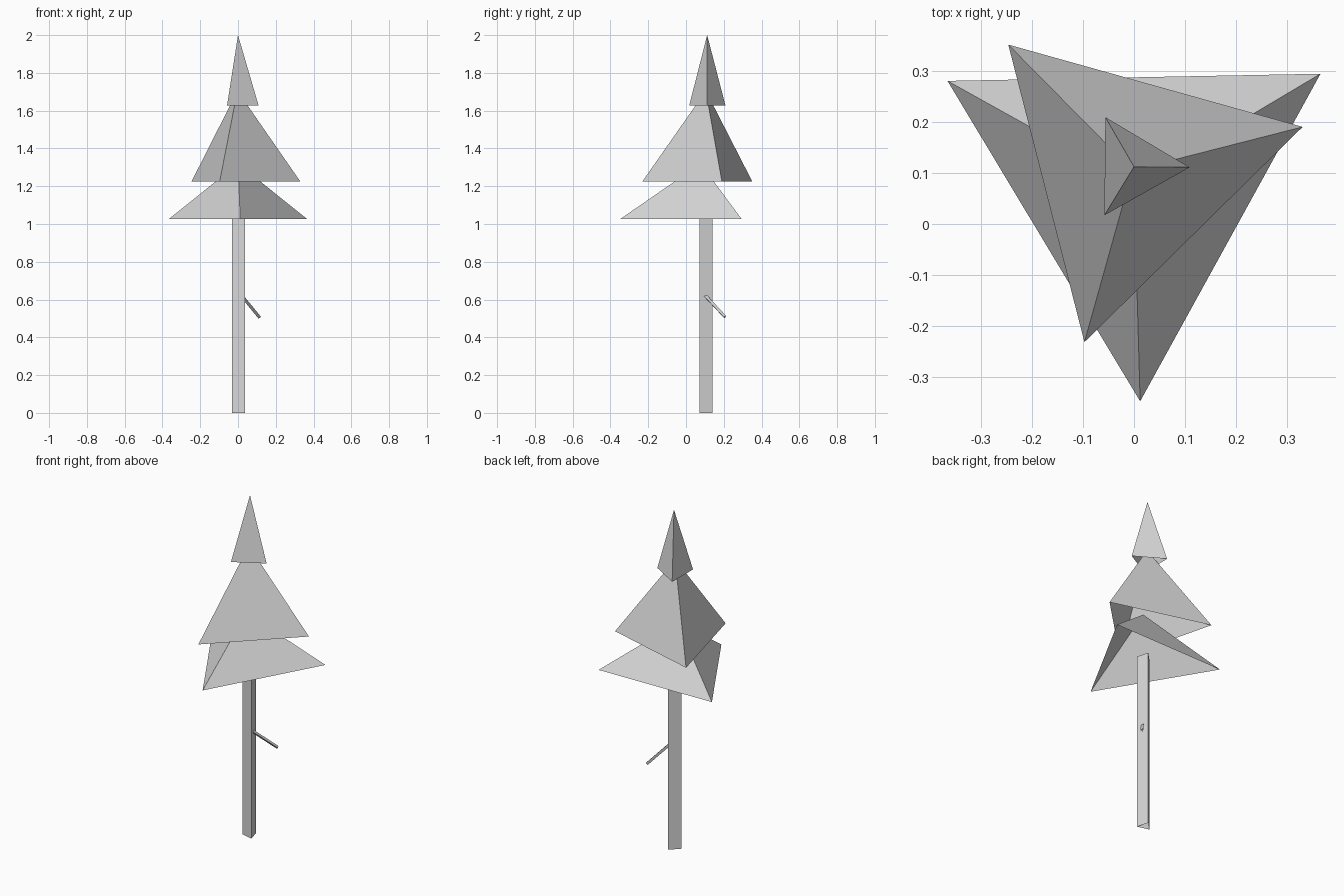
import bpy
import bmesh
import math
from mathutils import Vector

if "Cube" in bpy.data.objects:
    bpy.data.objects.remove(bpy.data.objects["Cube"])

grey = bpy.data.materials.new("light grey")
grey.diffuse_color = (0.68, 0.68, 0.68, 1)
grey.use_nodes = True
grey.node_tree.nodes["Principled BSDF"].inputs["Base Color"].default_value = grey.diffuse_color


def make_object(name, bm):
    bmesh.ops.recalc_face_normals(bm, faces=bm.faces)
    mesh = bpy.data.meshes.new(name)
    bm.to_mesh(mesh)
    bm.free()
    mesh.materials.append(grey)
    obj = bpy.data.objects.new(name, mesh)
    bpy.context.collection.objects.link(obj)
    return obj


def tier(name, corners, base_z, apex):
    """Three-sided foliage pyramid, open underneath."""
    bm = bmesh.new()
    ring = [bm.verts.new((x, y, base_z)) for x, y in corners]
    top = bm.verts.new(apex)
    for i in range(3):
        bm.faces.new((ring[i], ring[(i + 1) % 3], top))
    return make_object(name, bm)


def prism(name, start, end, radius, angle, caps):
    """Three-sided stick between two points."""
    start, end = Vector(start), Vector(end)
    turn = Vector((0, 0, 1)).rotation_difference(end - start)
    bm = bmesh.new()
    rings = []
    for centre in (start, end):
        ring = []
        for i in range(3):
            a = math.radians(angle + 120 * i)
            offset = turn @ Vector((radius * math.cos(a), radius * math.sin(a), 0))
            ring.append(bm.verts.new(centre + offset))
        rings.append(ring)
    low, high = rings
    for i in range(3):
        j = (i + 1) % 3
        bm.faces.new((low[i], low[j], high[j], high[i]))
    if caps:
        bm.faces.new(low[::-1])
        bm.faces.new(high)
    return make_object(name, bm)


# Trunk and its dead twig
prism("trunk", (0.008, 0.10, 0), (0.008, 0.10, 1.05), 0.0417, 75, False)
prism("twig", (0.010, 0.086, 0.635), (0.115, 0.205, 0.507), 0.010, 75, True)

# Foliage, from the lowest tier to the tip
tier("lower_foliage", [(-0.365, 0.28), (0.012, -0.347), (0.365, 0.294)],
     1.027, (0.0, 0.077, 1.32))
tier("middle_foliage", [(-0.246, 0.351), (-0.097, -0.231), (0.33, 0.19)],
     1.225, (-0.003, 0.105, 1.705))
tier("top_foliage", [(-0.056, 0.209), (-0.058, 0.017), (0.109, 0.111)],
     1.627, (0.0, 0.112, 2.0))
